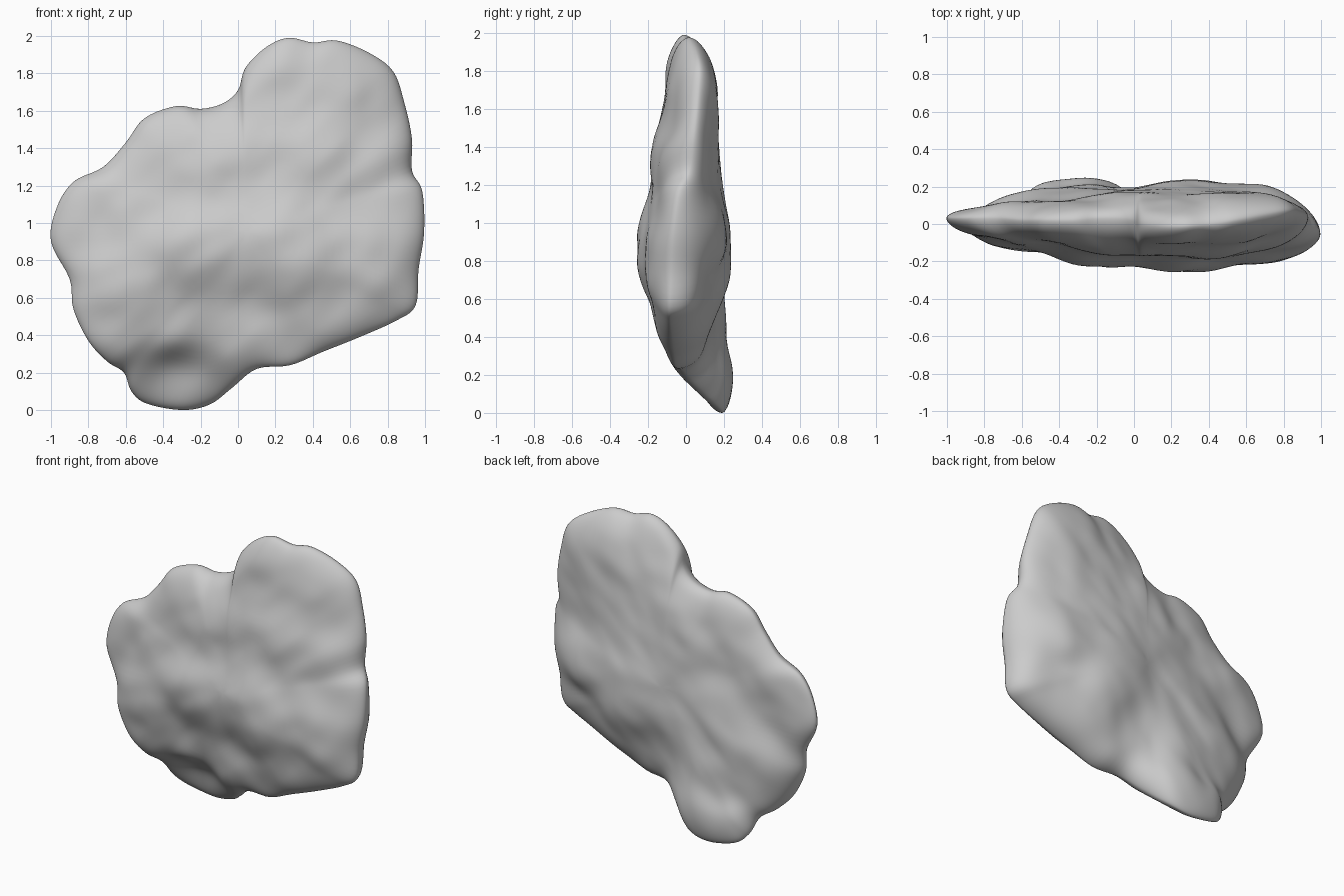
import bpy, bmesh, math
from mathutils import Vector, noise

if "Cube" in bpy.data.objects:
    bpy.data.objects.remove(bpy.data.objects["Cube"])

# Rim of the slab: x, depth, height (counter-clockwise seen from the front)
RIM = [(-.3, .19, 0), (-.15, .17, .03), (-.03, .08, .12), (.1, -.01, .22), (.28, -.05, .24),
       (.45, -.06, .31), (.65, -.07, .39), (.85, -.08, .48), (.95, -.08, .56), (.965, -.07, .75),
       (.995, -.06, .95), (.985, -.03, 1.17), (.93, .02, 1.28), (.93, .04, 1.45), (.89, .06, 1.64),
       (.83, .07, 1.81), (.7, .05, 1.91), (.53, .02, 1.975), (.4, 0, 1.965), (.27, -.01, 1.99),
       (.15, -.01, 1.94), (.04, 0, 1.83), (0, .02, 1.71), (-.08, .03, 1.64), (-.2, .03, 1.61),
       (-.33, .02, 1.625), (-.5, .02, 1.56), (-.6, .02, 1.43), (-.72, .03, 1.3), (-.88, .03, 1.22),
       (-.97, .03, 1.08), (-1, .03, .9), (-.9, .0, .7), (-.88, -.02, .54), (-.8, -.02, .37),
       (-.7, .02, .26), (-.61, .08, .2), (-.57, .14, .1), (-.49, .18, .035)]

# Depth of the broad faces: x, z, y
FRONT = [(.3, .85, -.26), (-.2, .9, -.23), (-.7, .65, -.17), (-.85, .95, -.08), (.75, .8, -.23),
         (.8, 1.2, -.17), (.4, 1.3, -.18), (-.1, 1.3, -.17), (-.5, 1.2, -.12), (.5, 1.75, -.13),
         (.2, 1.75, -.13), (-.3, 1.5, -.12), (.6, .55, -.18), (.1, .4, -.14), (-.4, .45, -.12),
         (-.35, .15, .07), (-.7, .4, -.12), (.8, 1.65, -.08)]
BACK = [(.3, .8, .24), (.7, .9, .24), (-.2, .8, .19), (-.55, .6, .19), (-.3, .15, .27),
        (-.45, .15, .27), (-.4, .35, .2), (.1, .45, .15), (.7, .65, .14), (-.8, .9, .1),
        (-.5, 1.2, .13), (0, 1.3, .18), (.5, 1.4, .19), (.6, 1.75, .19), (.2, 1.75, .14),
        (-.3, 1.5, .13), (.85, 1.3, .15)]

CENTRE = Vector((.05, 0, .95))
STEPS, RINGS = 5, 36


def smooth_loop(points):
    """Closed Catmull-Rom curve through the rim points."""
    p = [Vector(q) for q in points]
    n, out = len(p), []
    for i in range(n):
        a, b, c, d = p[i - 1], p[i], p[(i + 1) % n], p[(i + 2) % n]
        for s in range(STEPS):
            t = s / STEPS
            out.append(.5 * (2 * b + (c - a) * t + (2 * a - 5 * b + 4 * c - d) * t * t
                             + (3 * b - a - 3 * c + d) * t ** 3))
    return out


def face_depth(x, z, controls):
    """Smooth weighted blend of the control depths."""
    total = weight = 0
    for cx, cz, cy in controls:
        w = 1 / ((x - cx) ** 2 + (z - cz) ** 2 + .012) ** 1.7
        total += w * cy
        weight += w
    return total / weight


def surface_point(rim, r, controls, seed):
    x = CENTRE.x + (rim.x - CENTRE.x) * r
    z = CENTRE.z + (rim.z - CENTRE.z) * r
    bulge = max(0, 1 - r ** 5) ** .55
    # Weathered lumps, stretched along the diagonal
    u, v = (x + z) * .7, (z - x) * .7
    lump = .022 * noise.noise(Vector((u * 2.6, v * 4.2, seed)))
    lump += .008 * noise.noise(Vector((u * 6, v * 8, seed + 5)))
    y = rim.y + (face_depth(x, z, controls) + lump - rim.y) * bulge
    return Vector((x, y, z))


# Rock slab: front and back shells sharing one rim
bm = bmesh.new()
loop = smooth_loop(RIM)
n = len(loop)
rim_verts = [bm.verts.new(p) for p in loop]
for controls, seed in ((FRONT, 1.3), (BACK, 9.7)):
    outer = rim_verts
    for k in range(RINGS - 1, 0, -1):
        r = math.sin(k / RINGS * math.pi / 2)
        inner = [bm.verts.new(surface_point(p, r, controls, seed)) for p in loop]
        for i in range(n):
            j = (i + 1) % n
            bm.faces.new((outer[i], outer[j], inner[j], inner[i]))
        outer = inner
    tip = bm.verts.new(surface_point(loop[0], 0, controls, seed))
    for i in range(n):
        bm.faces.new((outer[i], outer[(i + 1) % n], tip))
bmesh.ops.recalc_face_normals(bm, faces=bm.faces)

# Settle on the ground
low = min(v.co.z for v in bm.verts)
bmesh.ops.translate(bm, verts=bm.verts, vec=(0, 0, -low))

mesh = bpy.data.meshes.new("rock_slab")
bm.to_mesh(mesh)
bm.free()
mesh.polygons.foreach_set("use_smooth", [True] * len(mesh.polygons))
rock = bpy.data.objects.new("rock_slab", mesh)
bpy.context.collection.objects.link(rock)
